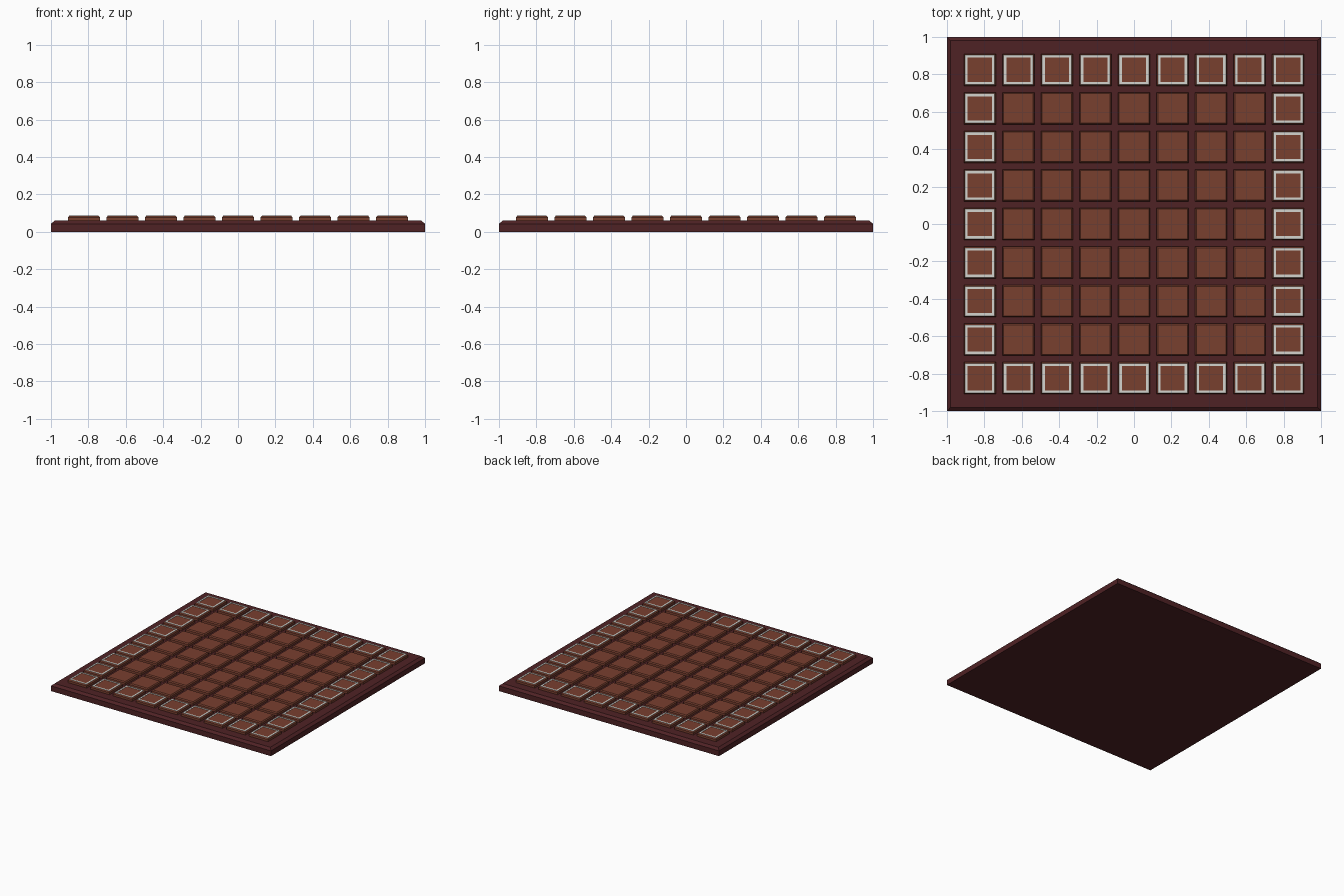
import bpy, bmesh

if "Cube" in bpy.data.objects:
    bpy.data.objects.remove(bpy.data.objects["Cube"])


def material(name, rgb):
    m = bpy.data.materials.new(name)
    m.diffuse_color = (*rgb, 1)
    m.use_nodes = True
    m.node_tree.nodes["Principled BSDF"].inputs["Base Color"].default_value = m.diffuse_color
    return m


DARK = material("dark maroon", (0.078, 0.016, 0.018))
BROWN = material("warm brown", (0.190, 0.050, 0.028))
WHITE = material("off white", (0.66, 0.66, 0.62))


def finish(bm, name, mat):
    bmesh.ops.recalc_face_normals(bm, faces=bm.faces[:])
    me = bpy.data.meshes.new(name)
    bm.to_mesh(me)
    bm.free()
    me.materials.append(mat)
    ob = bpy.data.objects.new(name, me)
    bpy.context.collection.objects.link(ob)


def square(bm, x, y, half, z):
    return [bm.verts.new((x + sx * half, y + sy * half, z))
            for sx, sy in ((-1, -1), (1, -1), (1, 1), (-1, 1))]


def loft(bm, x, y, sections, closed=False):
    """Stack square sections (half size, z); cap the ends or join them into a ring."""
    rings = [square(bm, x, y, h, z) for h, z in sections]
    pairs = list(zip(rings, rings[1:]))
    if closed:
        pairs.append((rings[-1], rings[0]))
    else:
        bm.faces.new(rings[0][::-1])
        bm.faces.new(rings[-1])
    for a, b in pairs:
        for i in range(4):
            j = (i + 1) % 4
            bm.faces.new((a[i], a[j], b[j], b[i]))


# Slab with chamfered top edge
bm = bmesh.new()
loft(bm, 0, 0, [(1, 0), (1, 0.043), (0.98, 0.06)])
finish(bm, "base_slab", DARK)

# 9 x 9 raised tiles; the outer ring carries thin white square frames
N, PITCH = 9, 0.206
tiles, frames = bmesh.new(), bmesh.new()
for i in range(N):
    for j in range(N):
        x, y = (i - 4) * PITCH, (j - 4) * PITCH
        loft(tiles, x, y, [(0.086, 0.058), (0.086, 0.077), (0.079, 0.085)])
        if i in (0, N - 1) or j in (0, N - 1):
            loft(frames, x, y, [(0.079, 0.084), (0.079, 0.087),
                                (0.065, 0.087), (0.065, 0.084)], closed=True)
finish(tiles, "raised_tiles", BROWN)
finish(frames, "tile_frames", WHITE)
